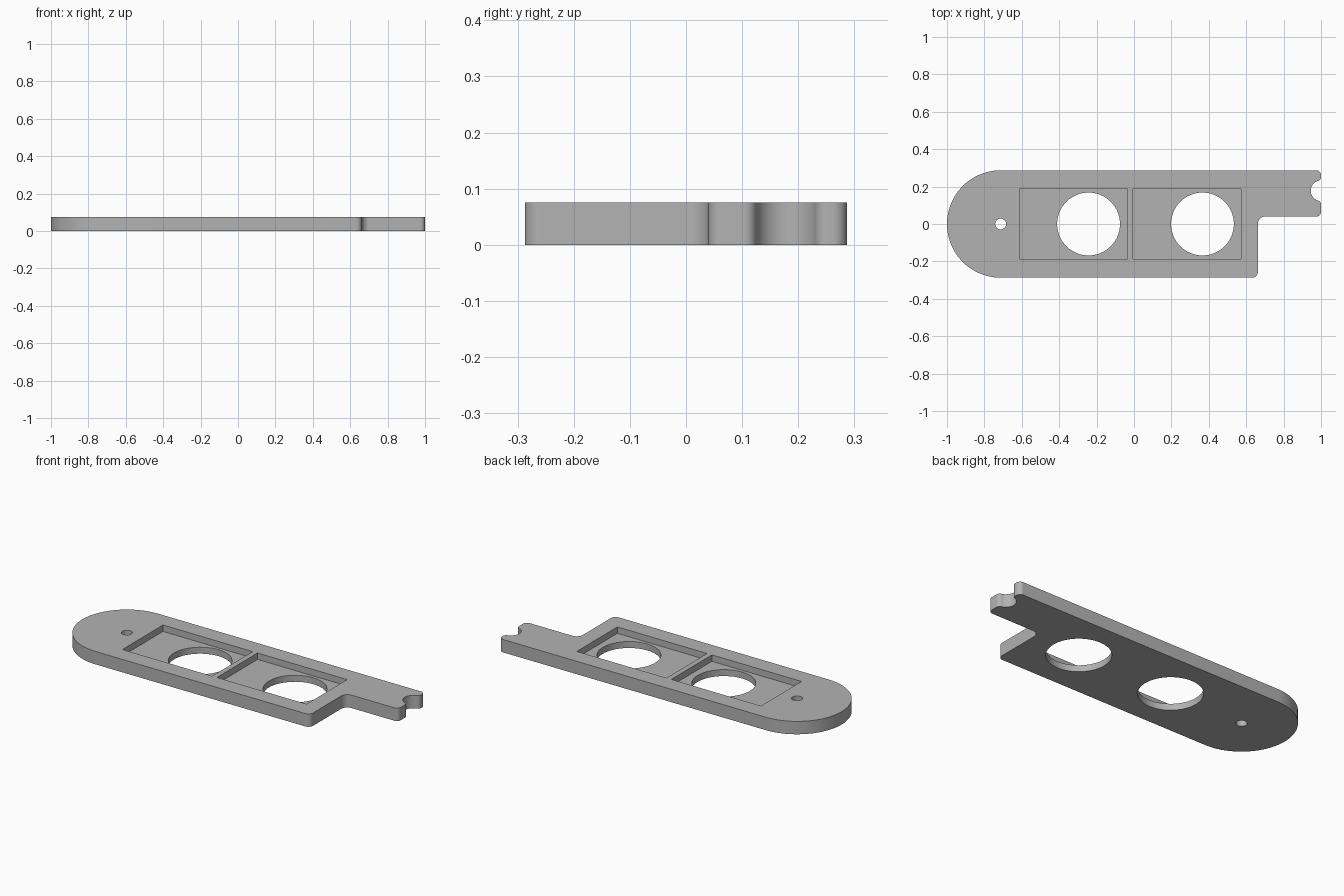
import bpy, bmesh
from math import sin, cos, pi, sqrt, atan2
from mathutils import Vector

if "Cube" in bpy.data.objects:
    bpy.data.objects.remove(bpy.data.objects["Cube"])

HEIGHT, HALF, FLOOR = 0.075, 0.287, 0.0375

grey = bpy.data.materials.new("plain grey")
grey.use_nodes = True
colour = (0.45, 0.45, 0.45, 1)
grey.diffuse_color = colour
grey.node_tree.nodes["Principled BSDF"].inputs["Base Color"].default_value = colour


def arc(cx, cy, r, start, end, steps):
    """Points on an arc, angles in radians."""
    angles = [start + (end - start) * i / steps for i in range(steps + 1)]
    return [(cx + r * cos(a), cy + r * sin(a)) for a in angles]


def prism(name, points, bottom, top):
    """Extrude a flat outline between two heights."""
    bm = bmesh.new()
    face = bm.faces.new([bm.verts.new((x, y, bottom)) for x, y in points])
    new = bmesh.ops.extrude_face_region(bm, geom=[face])["geom"]
    verts = [v for v in new if isinstance(v, bmesh.types.BMVert)]
    bmesh.ops.translate(bm, verts=verts, vec=Vector((0, 0, top - bottom)))
    bmesh.ops.recalc_face_normals(bm, faces=bm.faces)
    mesh = bpy.data.meshes.new(name)
    bm.to_mesh(mesh)
    bm.free()
    mesh.materials.append(grey)
    obj = bpy.data.objects.new(name, mesh)
    bpy.context.collection.objects.link(obj)
    return obj


# Plate outline: round end, stepped body, arm with a notched tip
body_x, arm_y, notch_y = 0.662, 0.04, 0.178
corner, fillet, notch, lip = 0.025, 0.04, 0.055, 0.022
reach = sqrt((notch + lip) ** 2 - lip ** 2)
tilt = atan2(lip, reach)
outline = (
    arc(HALF - 1, 0, HALF, pi / 2, 3 * pi / 2, 48)
    + arc(body_x - 0.03, 0.03 - HALF, 0.03, -pi / 2, 0, 8)
    + arc(body_x + fillet, arm_y - fillet, fillet, pi, pi / 2, 8)
    + arc(1 - corner, arm_y + corner, corner, -pi / 2, 0, 8)
    + arc(1 - lip, notch_y - reach, lip, 0, pi / 2 - tilt, 8)
    + arc(1, notch_y, notch, 3 * pi / 2 - tilt, pi / 2 + tilt, 24)[1:-1]
    + arc(1 - lip, notch_y + reach, lip, tilt - pi / 2, 0, 8)
    + arc(1 - corner, HALF - corner, corner, 0, pi / 2, 8)
)
plate = prism("mounting_plate", outline, 0, HEIGHT)

# Cutters: two square pockets, two large openings, one small pin hole
cutters = []
for side, left, hole_x in (("right", -0.612, -0.243), ("left", -0.005, 0.366)):
    right, half_y = left + 0.576, 0.186
    box = [(left, -half_y), (right, -half_y), (right, half_y), (left, half_y)]
    cutters.append(prism(side + "_pocket_cutter", box, FLOOR, HEIGHT + 0.1))
    cutters.append(prism(side + "_opening_cutter",
                         arc(hole_x, 0, 0.168, 0, 2 * pi, 64)[:-1], -0.1, HEIGHT + 0.2))
cutters.append(prism("pin_hole_cutter",
                     arc(HALF - 1, 0, 0.029, 0, 2 * pi, 32)[:-1], -0.1, HEIGHT + 0.1))

bpy.ops.object.select_all(action="DESELECT")
plate.select_set(True)
bpy.context.view_layer.objects.active = plate
for cutter in cutters:
    cutter.hide_render = True
    cut = plate.modifiers.new(cutter.name, "BOOLEAN")
    cut.operation, cut.solver, cut.object = "DIFFERENCE", "EXACT", cutter
    bpy.ops.object.modifier_apply(modifier=cut.name)
    bpy.data.objects.remove(cutter)

# Smooth round walls, crisp rims
bpy.ops.object.shade_smooth_by_angle(angle=pi / 6)
